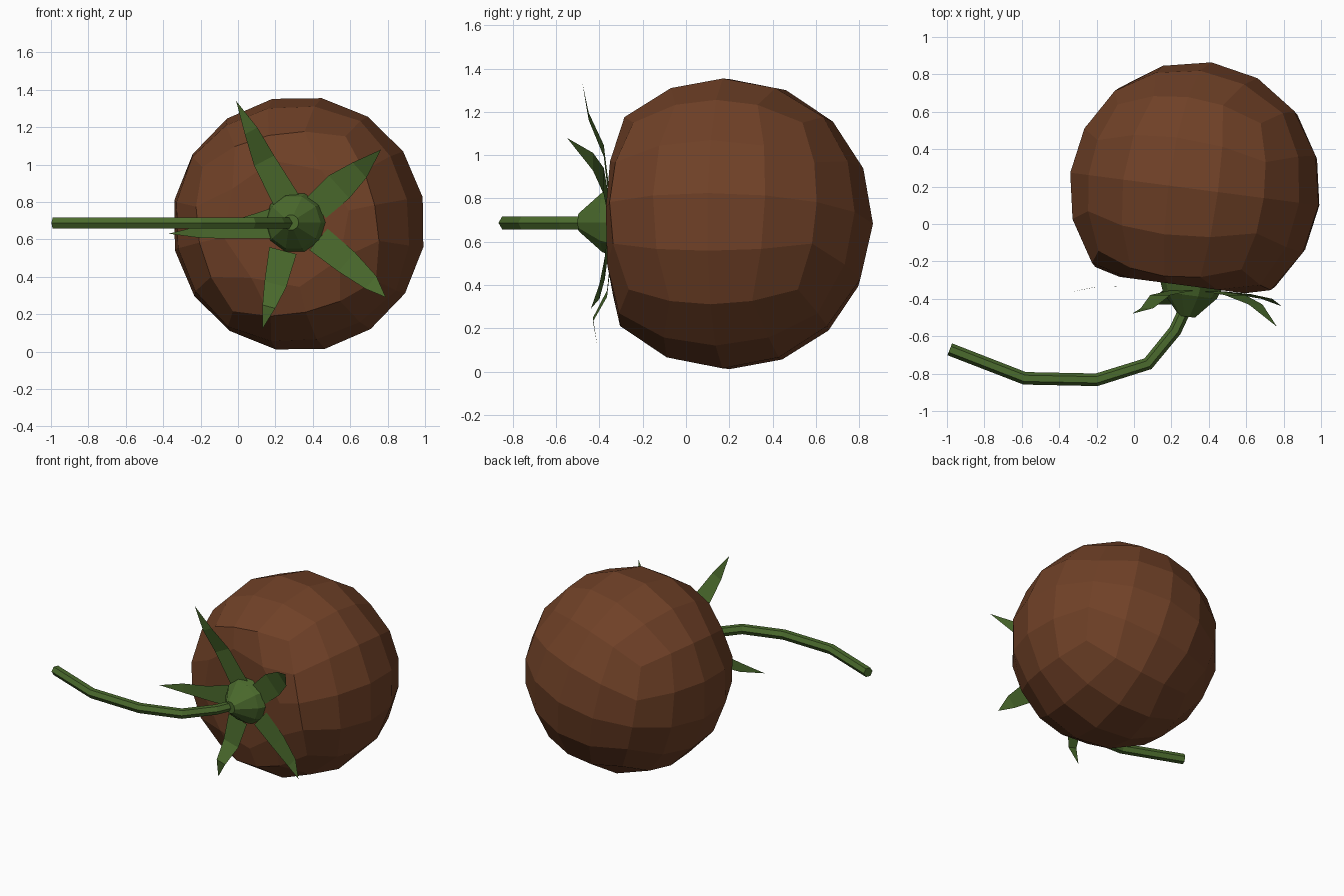
import bpy, bmesh, math
from mathutils import Vector, Matrix

if "Cube" in bpy.data.objects:
    bpy.data.objects.remove(bpy.data.objects["Cube"])


def material(name, rgb):
    m = bpy.data.materials.new(name)
    m.diffuse_color = (*rgb, 1)
    m.use_nodes = True
    m.node_tree.nodes["Principled BSDF"].inputs["Base Color"].default_value = m.diffuse_color
    return m


BROWN = material("brown_skin", (0.16, 0.052, 0.02))
GREEN = material("green_leaf", (0.07, 0.145, 0.026))


def add_object(name, bm, mat):
    me = bpy.data.meshes.new(name)
    bm.to_mesh(me)
    bm.free()
    me.materials.append(mat)
    ob = bpy.data.objects.new(name, me)
    bpy.context.collection.objects.link(ob)
    return ob


# Direction the flattened stem end of the fruit faces
axis = Vector((-0.13, -0.99, 0)).normalized()
aim = axis.to_track_quat('Z', 'Y').to_matrix().to_4x4()

# Fruit: cube rounded into a 16-sided ball, with a flat cap at the stem end
R, CAP, CAP_R = 0.683, 0.518, 0.345
bm = bmesh.new()
bmesh.ops.create_cube(bm, size=2)
bmesh.ops.subdivide_edges(bm, edges=bm.edges[:], cuts=3, use_grid_fill=True)
for v in bm.verts:
    p = Vector([math.tan(c * math.pi / 4) for c in v.co]).normalized() * R
    if p.z > CAP:
        flat = Vector((p.x, p.y, 0))
        if flat.length > 0.01:
            flat = flat.normalized() * CAP_R
        p = flat + Vector((0, 0, CAP))
    v.co = p
bm.transform(Matrix.Translation((0.325, 0.187, 0.683)) @ aim
             @ Matrix.Rotation(math.radians(12), 4, 'Z'))
bmesh.ops.recalc_face_normals(bm, faces=bm.faces[:])
add_object("fruit", bm, BROWN)

# Calyx hub: faceted dome between fruit and stem
bm = bmesh.new()
rings = []
for h, r in ((-0.02, 0.172), (0.05, 0.145), (0.10, 0.10), (0.165, 0.042)):
    rings.append([bm.verts.new((r * math.cos(a * math.tau / 10),
                                r * math.sin(a * math.tau / 10), h))
                  for a in range(10)])
for lo, hi in zip(rings, rings[1:]):
    for i in range(10):
        j = (i + 1) % 10
        bm.faces.new((lo[i], lo[j], hi[j], hi[i]))
bm.faces.new(rings[-1])
bm.faces.new(rings[0][::-1])
bm.transform(Matrix.Translation((0.305, -0.332, 0.69)) @ aim)
add_object("calyx_hub", bm, GREEN)

# Sepals: centre-line points with half widths, ending in a point
sepals = [
    [((0.28, -0.35, 0.77), 0.075), ((0.14, -0.38, 1.02), 0.06),
     ((0.07, -0.45, 1.18), 0.038), ((-0.01, -0.48, 1.34), 0)],
    [((0.42, -0.36, 0.77), 0.075), ((0.54, -0.38, 0.88), 0.082),
     ((0.65, -0.43, 0.97), 0.055), ((0.765, -0.55, 1.08), 0)],
    [((0.43, -0.36, 0.60), 0.075), ((0.58, -0.375, 0.48), 0.068),
     ((0.71, -0.40, 0.37), 0.045), ((0.79, -0.44, 0.29), 0)],
    [((0.24, -0.345, 0.54), 0.075), ((0.20, -0.365, 0.36), 0.06),
     ((0.165, -0.43, 0.24), 0.035), ((0.13, -0.41, 0.12), 0)],
    [((0.18, -0.335, 0.685), 0.08), ((0.0, -0.335, 0.655), 0.052),
     ((-0.2, -0.336, 0.64), 0.033), ((-0.37, -0.37, 0.63), 0)],
]
for n, stations in enumerate(sepals, 1):
    bm = bmesh.new()
    side = (Vector(stations[-1][0]) - Vector(stations[0][0])).cross((0, 1, 0)).normalized()
    pairs = [(bm.verts.new(Vector(p) + side * w), bm.verts.new(Vector(p) - side * w))
             for p, w in stations[:-1]]
    for (a, b), (c, d) in zip(pairs, pairs[1:]):
        bm.faces.new((a, b, d, c))
    bm.faces.new((*pairs[-1], bm.verts.new(stations[-1][0])))
    bm.normal_update()
    if sum(f.normal.y for f in bm.faces) > 0:
        bmesh.ops.reverse_faces(bm, faces=bm.faces[:])
    add_object(f"sepal_{n}", bm, GREEN)

# Stem: bent six-sided tube
path = [(-0.985, -0.67), (-0.585, -0.825), (-0.2, -0.833),
        (0.075, -0.747), (0.22, -0.57), (0.285, -0.43)]
cu = bpy.data.curves.new("stem", 'CURVE')
cu.dimensions = '3D'
cu.bevel_depth = 0.034
cu.bevel_resolution = 1
cu.use_fill_caps = True
sp = cu.splines.new('POLY')
sp.points.add(len(path) - 1)
for pt, (x, y) in zip(sp.points, path):
    pt.co = (x, y, 0.687, 1)
sp.use_smooth = False
cu.materials.append(GREEN)
bpy.context.collection.objects.link(bpy.data.objects.new("stem", cu))
